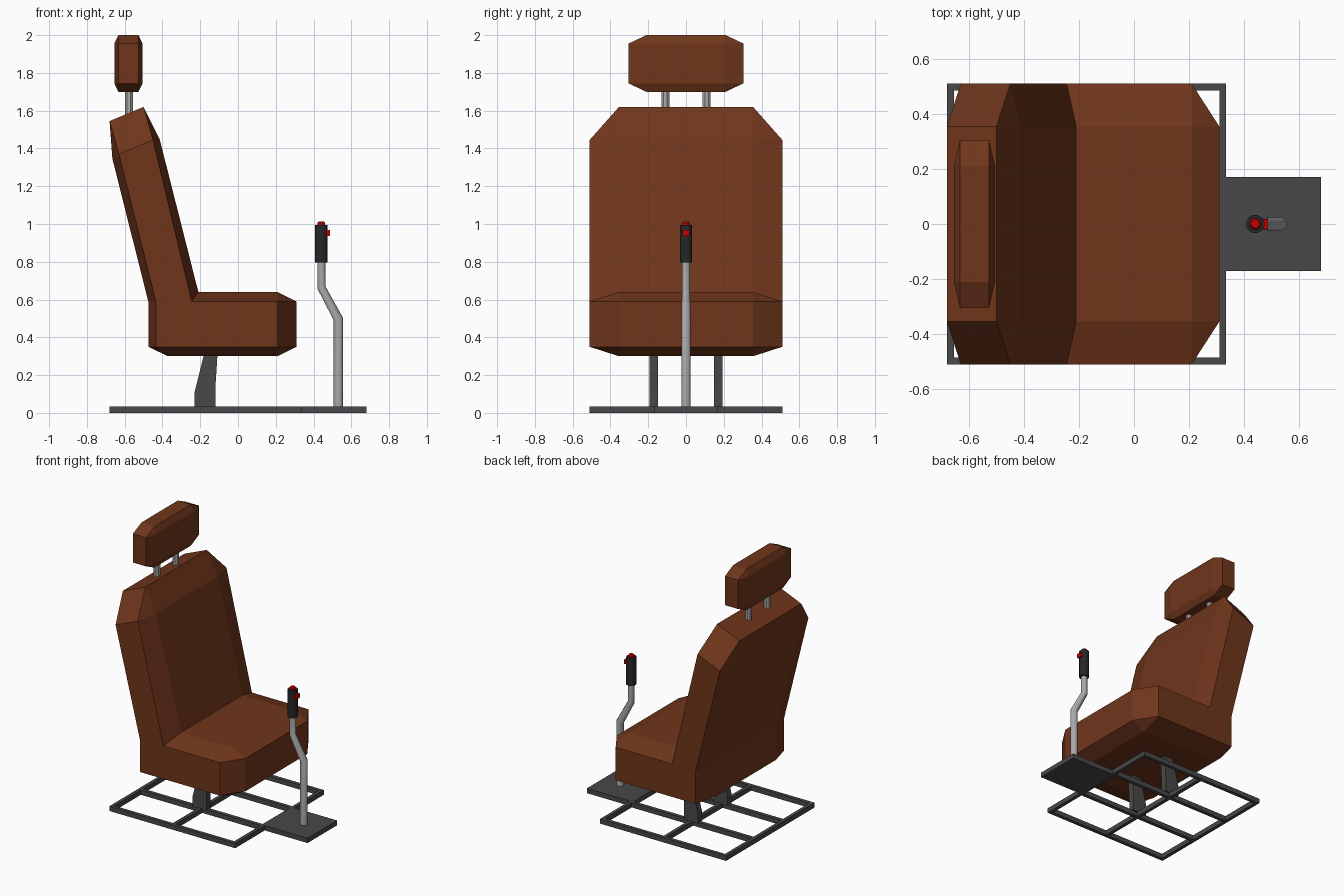
import bpy, bmesh, math
from mathutils import Matrix, Vector

if "Cube" in bpy.data.objects:
    bpy.data.objects.remove(bpy.data.objects["Cube"])


def material(name, rgb):
    m = bpy.data.materials.new(name)
    m.diffuse_color = (*rgb, 1)
    m.use_nodes = True
    m.node_tree.nodes["Principled BSDF"].inputs["Base Color"].default_value = m.diffuse_color
    return m


LEATHER = material("leather", (0.16, 0.036, 0.011))
DARK = material("dark_steel", (0.065, 0.065, 0.065))
STEEL = material("light_steel", (0.4, 0.4, 0.4))
RUBBER = material("black_rubber", (0.02, 0.02, 0.02))
RED = material("red_plastic", (0.6, 0.0, 0.0))


def finish(name, bm, mat, smooth=False):
    bmesh.ops.remove_doubles(bm, verts=bm.verts, dist=1e-4)
    bmesh.ops.recalc_face_normals(bm, faces=bm.faces)
    for f in bm.faces:
        f.smooth = smooth and len(f.verts) == 4
    me = bpy.data.meshes.new(name)
    bm.to_mesh(me)
    bm.free()
    me.materials.append(mat)
    ob = bpy.data.objects.new(name, me)
    bpy.context.collection.objects.link(ob)
    return ob


def loft(name, rings, mat, smooth=False):
    """Skin a list of equal-length rings and cap both ends."""
    bm = bmesh.new()
    # repeated points on a ring share one vertex
    seen = {}

    def vert(p):
        key = tuple(round(c, 4) for c in p)
        if key not in seen:
            seen[key] = bm.verts.new(p)
        return seen[key]

    def face(points):
        vs = list(dict.fromkeys(vert(p) for p in points))
        if len(vs) > 2:
            bm.faces.new(vs)

    n = len(rings[0])
    for a, b in zip(rings, rings[1:]):
        for i in range(n):
            j = (i + 1) % n
            face([a[i], a[j], b[j], b[i]])
    face(rings[0])
    face(rings[-1])
    return finish(name, bm, mat, smooth)


def cushion(name, centre, side, y_in, y_out):
    """Padded shape: full profile in the middle, smaller profile on both sides."""
    sections = [(-y_out, side), (-y_in, centre), (y_in, centre), (y_out, side)]
    return loft(name, [[(x, y, z) for x, z in prof] for y, prof in sections], LEATHER)


def box(name, lo, hi, mat):
    bm = bmesh.new()
    size = Vector(hi) - Vector(lo)
    mid = (Vector(hi) + Vector(lo)) / 2
    bmesh.ops.create_cube(bm, size=1, matrix=Matrix.Translation(mid) @ Matrix.Diagonal((*size, 1)))
    return finish(name, bm, mat)


def tube(name, path, mat, sides=12, y=0, smooth=True):
    """Upright tube through (x, z, radius, tilt) stations."""
    rings = []
    for x, z, r, tilt in path:
        angles = [math.tau * (i + 0.5) / sides for i in range(sides)]
        rings.append([(x + r * math.cos(a), y + r * math.sin(a), z + tilt * r * math.cos(a))
                      for a in angles])
    return loft(name, rings, mat, smooth)


# seat and backrest in one padded shell
centre = [(-0.37, 0.30), (0.21, 0.30), (0.31, 0.35), (0.31, 0.59), (0.21, 0.64), (-0.21, 0.64),
          (-0.415, 1.45), (-0.50, 1.62), (-0.68, 1.545), (-0.665, 1.345), (-0.475, 0.59), (-0.475, 0.35)]
s = [(-0.435, 0.35), (0.21, 0.35), (0.21, 0.59), (-0.245, 0.59), (-0.45, 1.445), (-0.63, 1.37), (-0.435, 0.59)]
side = [s[i] for i in (0, 1, 1, 2, 2, 3, 4, 4, 5, 5, 6, 0)]
cushion("seat_and_backrest", centre, side, 0.355, 0.51)

# headrest
x0, x1, x2, x3 = -0.655, -0.633, -0.527, -0.505
z0, z1, z2, z3 = 1.70, 1.745, 1.955, 2.0
centre = [(x1, z0), (x2, z0), (x3, z1), (x3, z2), (x2, z3), (x1, z3), (x0, z2), (x0, z1)]
s = [(x1, z1), (x2, z1), (x2, z2), (x1, z2)]
cushion("headrest", centre, [s[i] for i in (0, 1, 1, 2, 2, 3, 3, 0)], 0.21, 0.305)

# headrest posts and seat legs, one per side
leg = [(-0.23, 0.03), (-0.12, 0.03), (-0.12, 0.13), (-0.108, 0.32), (-0.177, 0.32), (-0.23, 0.11)]
for label, sgn in (("left", -1), ("right", 1)):
    tube(label + "_headrest_post", [(-0.578, 1.55, 0.023, 0), (-0.578, 1.72, 0.023, 0)],
         STEEL, 8, sgn * 0.109, False)
    loft(label + "_leg", [[(x, sgn * y, z) for x, z in leg] for y in (0.147, 0.193)], DARK)

# floor frame: grid of bars, open cells
H = 0.035
xs = [-0.68, -0.655, -0.185, -0.16, 0.31, 0.335]
ys = [-0.51, -0.485, -0.183, -0.157, 0.157, 0.183, 0.485, 0.51]
bm = bmesh.new()
grid = [[bm.verts.new((x, y, 0)) for y in ys] for x in xs]
bars = []
for i in range(len(xs) - 1):
    for j in range(len(ys) - 1):
        if i % 2 == 0 or j % 2 == 0:
            bars.append(bm.faces.new((grid[i][j], grid[i + 1][j], grid[i + 1][j + 1], grid[i][j + 1])))
new = bmesh.ops.extrude_face_region(bm, geom=bars, use_keep_orig=True)["geom"]
bmesh.ops.translate(bm, vec=(0, 0, H), verts=[v for v in new if isinstance(v, bmesh.types.BMVert)])
finish("floor_frame", bm, DARK)

# lever plate
box("lever_plate", (0.335, -0.17, 0), (0.68, 0.17, H), DARK)

# bent control lever, grip and buttons
tube("lever", [(0.531, 0.03, 0.025, 0), (0.531, 0.497, 0.025, 0.3),
               (0.441, 0.665, 0.022, 0.3), (0.441, 0.81, 0.022, 0)], STEEL)
tube("lever_grip", [(0.441, 0.795, 0.034, 0), (0.441, 0.995, 0.034, 0)], RUBBER)
tube("top_button", [(0.441, 0.98, 0.021, 0), (0.441, 1.005, 0.021, 0), (0.441, 1.013, 0.015, 0)], RED, smooth=False)
box("trigger_button", (0.455, -0.018, 0.937), (0.487, 0.018, 0.967), RED)
